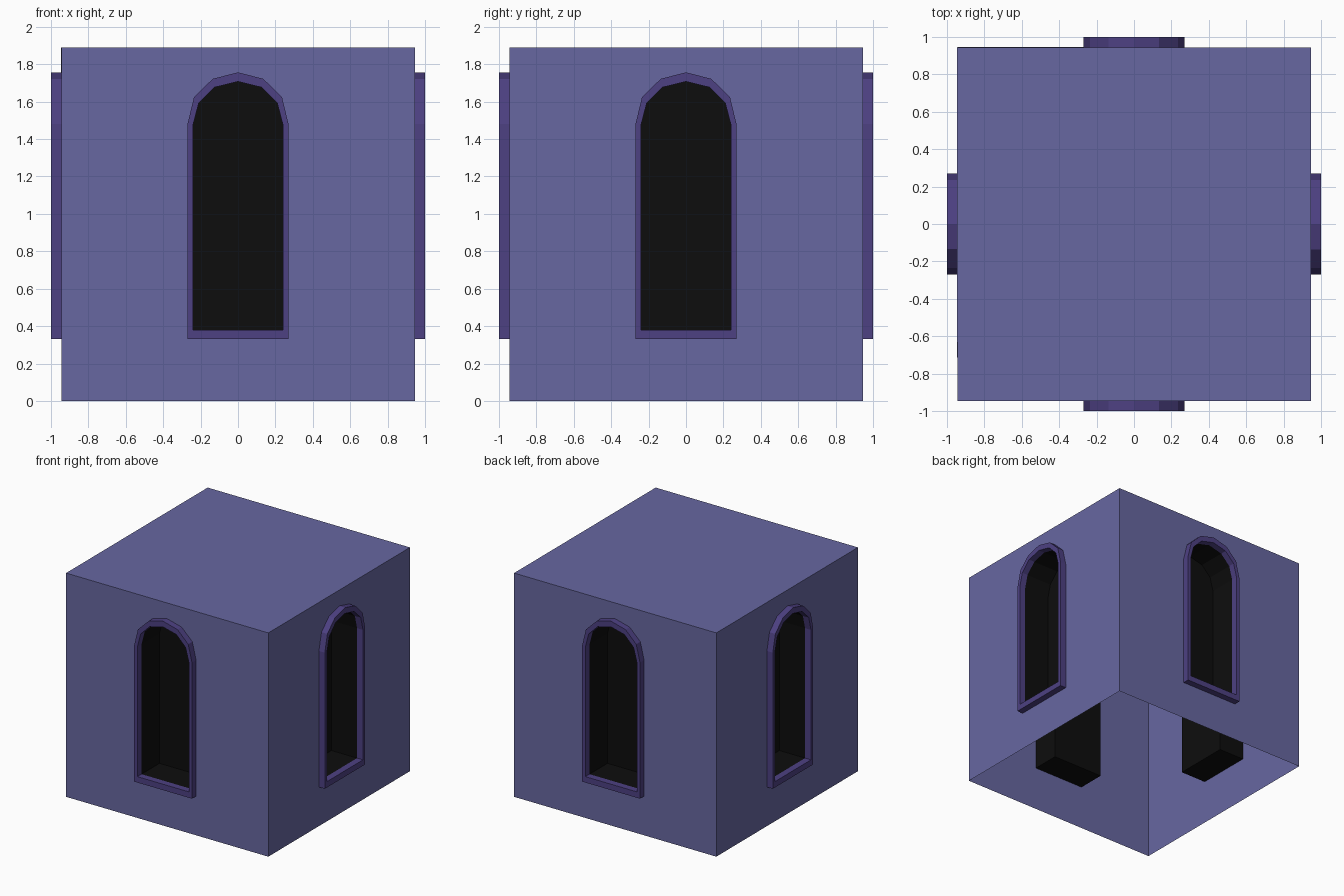
import bpy, bmesh, math
from mathutils import Vector, Matrix

if "Cube" in bpy.data.objects:
    bpy.data.objects.remove(bpy.data.objects["Cube"])

W, H = 0.945, 1.89          # half width and height of the block
FRONT, BACK = 1.0, 0.705    # frame face and niche back, measured from centre


def material(name, rgb):
    m = bpy.data.materials.new(name)
    m.diffuse_color = (*rgb, 1)
    m.use_nodes = True
    m.node_tree.nodes["Principled BSDF"].inputs["Base Color"].default_value = m.diffuse_color
    return m


WALL = material("wall_blue", (0.136, 0.136, 0.355))
TRIM = material("trim_purple", (0.075, 0.052, 0.225))
DARK = material("niche_black", (0.004, 0.004, 0.004))


def outline(half):
    # Mirror the right half (bottom to apex) into a closed arch loop
    return half + [(-x, z) for x, z in reversed(half[:-1])]


OUTER = outline([(0.27, 0.33), (0.27, 1.48), (0.235, 1.625), (0.135, 1.722), (0, 1.757)])
INNER = outline([(0.24, 0.38), (0.24, 1.477), (0.21, 1.592), (0.125, 1.677), (0, 1.708)])


def ring(bm, pts, depth):
    return [bm.verts.new((x, -depth, z)) for x, z in pts]


def bridge(bm, a, b):
    n = len(a)
    for i in range(n):
        j = (i + 1) % n
        bm.faces.new((a[i], a[j], b[j], b[i]))


def finish(bm, name, mat):
    me = bpy.data.meshes.new(name)
    bm.to_mesh(me)
    bm.free()
    me.materials.append(mat)
    ob = bpy.data.objects.new(name, me)
    bpy.context.collection.objects.link(ob)
    return ob


# Hollow block: four walls with arched openings, a roof and an open underside
bm = bmesh.new()
for k in range(4):
    rot = Matrix.Rotation(k * math.pi / 2, 3, 'Z')
    out = rot @ Vector((0, -1, 0))
    edges, verts = [], []
    for pts in ([(-W, 0), (W, 0), (W, H), (-W, H)], INNER):
        loop = ring(bm, pts, W)
        verts += loop
        edges += [bm.edges.new((loop[i - 1], loop[i])) for i in range(len(loop))]
    bmesh.ops.rotate(bm, verts=verts, cent=(0, 0, 0), matrix=rot)
    res = bmesh.ops.triangle_fill(bm, use_beauty=True, use_dissolve=False,
                                  edges=edges, normal=out)
    for f in res["geom"]:
        if isinstance(f, bmesh.types.BMFace):
            f.normal_update()
            if f.normal.dot(out) < 0:
                f.normal_flip()
bm.faces.new([bm.verts.new((x, y, H)) for x, y in ((-W, -W), (W, -W), (W, W), (-W, W))])
bmesh.ops.remove_doubles(bm, verts=bm.verts[:], dist=1e-4)
finish(bm, "block_walls", WALL)

for k, side in enumerate(("front", "right", "back", "left")):
    # Raised window frame
    bm = bmesh.new()
    o_wall, o_face = ring(bm, OUTER, W), ring(bm, OUTER, FRONT)
    i_face, i_wall = ring(bm, INNER, FRONT), ring(bm, INNER, W)
    for a, b in ((o_wall, o_face), (o_face, i_face), (i_face, i_wall)):
        bridge(bm, a, b)
    frame = finish(bm, side + "_window_frame", TRIM)
    # Dark recess behind the opening
    bm = bmesh.new()
    mouth, rear = ring(bm, INNER, W), ring(bm, INNER, BACK)
    bridge(bm, mouth, rear)
    bm.faces.new(rear)
    niche = finish(bm, side + "_window_niche", DARK)
    for ob in (frame, niche):
        ob.rotation_euler.z = k * math.pi / 2
